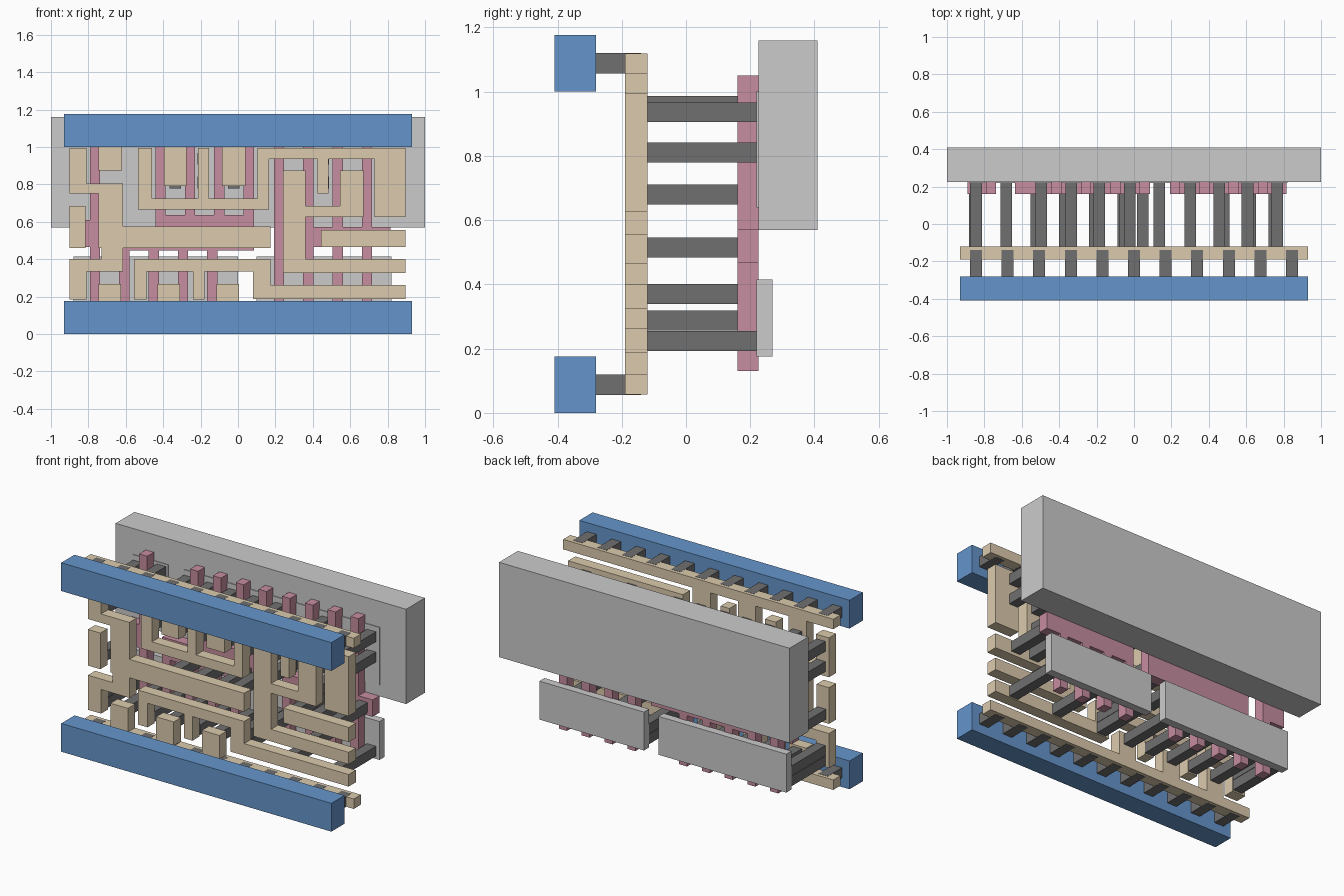
import bpy, bmesh


def material(name, rgb):
    m = bpy.data.materials.new(name)
    m.diffuse_color = (*rgb, 1)
    return m


BLUE = material("blue", (0.13, 0.30, 0.60))
TAN = material("tan", (0.72, 0.60, 0.42))
PINK = material("pink", (0.57, 0.27, 0.35))
DARK = material("dark_grey", (0.16, 0.16, 0.16))


def layer(name, rects, y0, y1, mat=None):
    """Union of x/z rectangles (x0, x1, z0, z1), extruded from y0 to y1."""
    xs = sorted({v for r in rects for v in r[:2]})
    zs = sorted({v for r in rects for v in r[2:]})
    cells = set()
    for i in range(len(xs) - 1):
        for j in range(len(zs) - 1):
            cx, cz = (xs[i] + xs[i + 1]) / 2, (zs[j] + zs[j + 1]) / 2
            if any(a < cx < b and c < cz < d for a, b, c, d in rects):
                cells.add((i, j))
    bm = bmesh.new()
    verts = {}

    def v(i, j, k):
        if (i, j, k) not in verts:
            verts[i, j, k] = bm.verts.new((xs[i], (y0, y1)[k], zs[j]))
        return verts[i, j, k]

    for i, j in sorted(cells):
        ring = [(i, j), (i + 1, j), (i + 1, j + 1), (i, j + 1)]
        bm.faces.new([v(*p, 0) for p in ring])
        bm.faces.new([v(*p, 1) for p in reversed(ring)])
        for n, (di, dj) in enumerate([(0, -1), (1, 0), (0, 1), (-1, 0)]):
            if (i + di, j + dj) not in cells:
                p, q = ring[n], ring[(n + 1) % 4]
                bm.faces.new([v(*q, 0), v(*p, 0), v(*p, 1), v(*q, 1)])
    bmesh.ops.recalc_face_normals(bm, faces=bm.faces[:])
    bmesh.ops.dissolve_limit(bm, angle_limit=0.01, verts=bm.verts[:], edges=bm.edges[:])
    me = bpy.data.meshes.new(name)
    bm.to_mesh(me)
    bm.free()
    ob = bpy.data.objects.new(name, me)
    bpy.context.collection.objects.link(ob)
    if mat:
        me.materials.append(mat)


def squares(xs, zs, h=0.031):
    return [(x - h, x + h, z - h, z + h) for x in xs for z in zs]


# Back slabs
layer("back_well", [(-1, 1, 0.57, 1.16)], 0.225, 0.41)
layer("upper_left_pad", [(-0.88, -0.635, 0.64, 1.0)], 0.22, 0.27)
layer("upper_right_pad", [(-0.53, 0.82, 0.64, 1.0)], 0.22, 0.27)
layer("lower_left_pad", [(-0.88, 0.0, 0.176, 0.415)], 0.22, 0.27)
layer("lower_right_pad", [(0.10, 0.82, 0.176, 0.415)], 0.22, 0.27)


# Pink gate strips
def gates(xs, z0, z1):
    return [(x - 0.0275, x + 0.0275, z0, z1) for x in xs]


P = 0.157
layer("gate_far_left", gates([-0.765], 0.13, 1.05) + [(-0.89, -0.765, 0.465, 0.61)],
      0.16, 0.225, PINK)
layer("gate_comb_left",
      gates([-0.414 + P * i for i in range(4)], 0.5, 1.05)
      + gates([-0.608 + P * i for i in range(4)], 0.13, 0.5)
      + [(-0.6355, 0.0845, 0.445, 0.575), (-0.4415, 0.0845, 0.57, 0.635)],
      0.16, 0.225, PINK)
layer("gate_comb_right",
      gates([0.219 + P * i for i in range(4)], 0.13, 1.05) + [(0.1915, 0.815, 0.466, 0.571)],
      0.16, 0.225, PINK)

# Tan wiring: rails with stubs
layer("bottom_inner_rail", [(-0.93, 0.93, 0.057, 0.119)]
      + [(x, x + 0.12, 0.1, 0.267) for x in (-0.745, -0.43, -0.115)], -0.19, -0.12, TAN)
layer("top_inner_rail", [(-0.93, 0.93, 1.057, 1.119), (-0.745, -0.62, 0.875, 1.08),
                         (-0.395, -0.275, 0.79, 1.08), (-0.085, 0.04, 0.79, 1.08)],
      -0.19, -0.12, TAN)

# Tan wiring: tracks between the rails
layer("wide_left_track", [
    (-0.90, -0.81, 0.75, 0.995), (-0.90, -0.615, 0.75, 0.805),
    (-0.745, -0.615, 0.575, 0.805), (-0.745, 0.175, 0.46, 0.575),
    (-0.73, -0.615, 0.335, 0.50), (-0.90, -0.615, 0.335, 0.40),
    (-0.90, -0.81, 0.185, 0.40)], -0.19, -0.12, TAN)
layer("small_left_track", [(-0.90, -0.815, 0.46, 0.685)], -0.19, -0.12, TAN)
layer("upper_track", [
    (-0.535, -0.46, 0.665, 0.995), (-0.535, 0.165, 0.665, 0.725),
    (-0.215, -0.155, 0.70, 0.995), (0.105, 0.165, 0.665, 0.995),
    (0.105, 0.895, 0.935, 0.995), (0.425, 0.485, 0.75, 0.95),
    (0.73, 0.895, 0.625, 0.995)], -0.19, -0.12, TAN)
layer("lower_track", [
    (-0.555, 0.175, 0.335, 0.40), (-0.555, -0.49, 0.185, 0.40),
    (-0.24, -0.18, 0.185, 0.40), (0.08, 0.175, 0.187, 0.40),
    (0.08, 0.895, 0.187, 0.262)], -0.19, -0.12, TAN)
layer("right_track", [
    (0.24, 0.36, 0.325, 0.875), (0.24, 0.895, 0.325, 0.40),
    (0.24, 0.67, 0.625, 0.685), (0.545, 0.67, 0.625, 0.875)], -0.19, -0.12, TAN)
layer("small_right_track", [(0.445, 0.895, 0.464, 0.555)], -0.19, -0.12, TAN)

# Dark posts from wiring to pads and gates
layer("upper_posts",
      squares([-0.845, -0.495, -0.335, -0.185, -0.022, 0.135, 0.455, 0.765], [0.81, 0.936])
      + squares([0.30, 0.607], [0.68, 0.81]) + squares([-0.682], [0.955]),
      -0.12, 0.22, DARK)
layer("lower_posts",
      squares([-0.845, -0.682, -0.522, -0.37, -0.21, -0.058, 0.135, 0.455, 0.765], [0.224])
      + squares([-0.845, 0.135], [0.288]) + squares([0.30, 0.607], [0.37]),
      -0.12, 0.22, DARK)
layer("gate_posts", squares([-0.85, -0.37, -0.21, -0.05, 0.047, 0.48, 0.62, 0.75], [0.515]),
      -0.12, 0.16, DARK)

# Blue outer rails and their rows of short posts
for side, z in (("bottom", 0.0), ("top", 1.0)):
    layer(side + "_outer_rail", [(-0.93, 0.93, z, z + 0.176)], -0.41, -0.28, BLUE)
    layer(side + "_rail_posts", squares([-0.845 + 0.169 * i for i in range(11)],
                                        [z + 0.088], 0.032), -0.28, -0.14, DARK)
